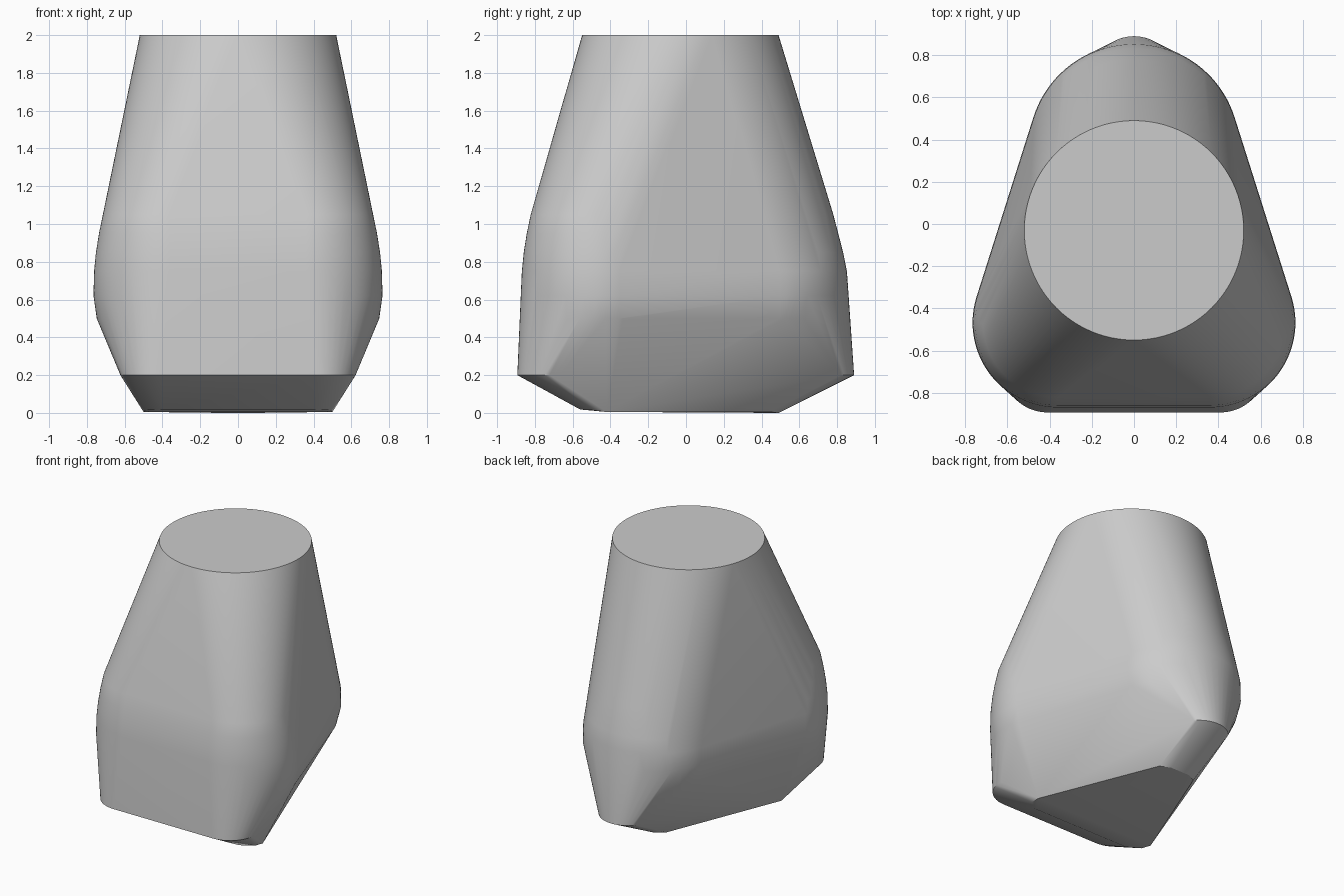
import bpy, bmesh
from math import pi, cos, sin, radians

cube = bpy.data.objects.get("Cube")
if cube:
    bpy.data.objects.remove(cube)

mat = bpy.data.materials.new("plain grey")
mat.use_nodes = True
grey = (0.6, 0.6, 0.6, 1)
mat.diffuse_color = grey
mat.node_tree.nodes["Principled BSDF"].inputs["Base Color"].default_value = grey


def arc(x, y, r, z, start=0, end=360, n=64):
    """Points on a level arc."""
    angles = [radians(start + (end - start) * i / n) for i in range(n + 1)]
    return [(x + r * cos(a), y + r * sin(a), z) for a in angles]


def both(points):
    """Points together with their mirror images across x = 0."""
    return points + [(-x, y, z) for x, y, z in points]


# Round flat top
points = arc(0, -0.03, 0.52, 2.0, 0, 360 - 360 / 96, 95)

# Rounded triangular belly: height, front lobe radius, back lobe radius
belly = [(1.05, 0.355, 0.425), (0.95, 0.376, 0.45), (0.85, 0.392, 0.477),
         (0.75, 0.402, 0.497), (0.62, 0.405, 0.5), (0.5, 0.388, 0.47)]
for z, front, back in belly:
    points += both(arc(0.36, -0.467, front, z, -90, 20, 32))
    points += arc(0, 0.355, back, z, 17, 163, 40)

# Lower rim: rounded front corners and a narrow back nose
points += both(arc(0.41, -0.68, 0.213, 0.2, -90, 10, 14))
points += arc(0, 0.69, 0.2, 0.2, 40, 140, 14)

# Small underside
points += both([(0.5, -0.42, 0.005), (0.49, -0.5, 0.015), (0.4, -0.56, 0.018),
                (0.15, 0.45, 0.005), (0.08, 0.49, 0)])

# Skin over all the sections
bm = bmesh.new()
for p in points:
    bm.verts.new(p)
bmesh.ops.remove_doubles(bm, verts=bm.verts[:], dist=0.0005)
hull = bmesh.ops.convex_hull(bm, input=bm.verts[:])
spare = {g for g in hull["geom_interior"] + hull["geom_unused"]
         if isinstance(g, bmesh.types.BMVert)}
bmesh.ops.delete(bm, geom=list(spare), context='VERTS')
bmesh.ops.dissolve_limit(bm, angle_limit=radians(0.5),
                         verts=bm.verts[:], edges=bm.edges[:])
bmesh.ops.recalc_face_normals(bm, faces=bm.faces[:])
mesh = bpy.data.meshes.new("tapered_body")
bm.to_mesh(mesh)
bm.free()
mesh.materials.append(mat)

body = bpy.data.objects.new("tapered_body", mesh)
bpy.context.collection.objects.link(body)
bpy.ops.object.select_all(action='DESELECT')
body.select_set(True)
bpy.context.view_layer.objects.active = body
bpy.ops.object.shade_smooth_by_angle(angle=radians(25))
